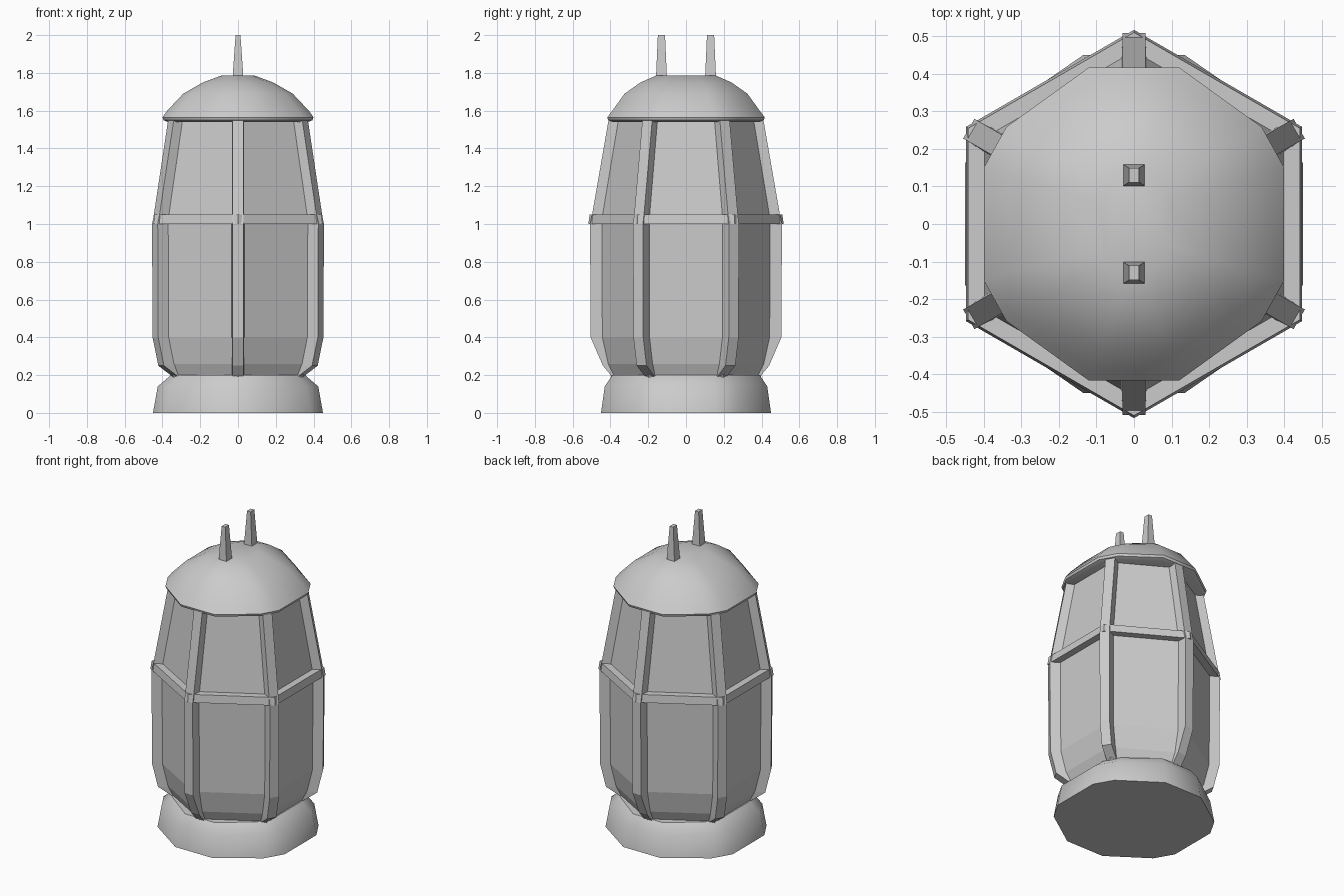
import bpy, bmesh, math
from math import cos, sin, pi

if "Cube" in bpy.data.objects:
    bpy.data.objects.remove(bpy.data.objects["Cube"])


def make_object(name, bm, smooth=None):
    bmesh.ops.recalc_face_normals(bm, faces=bm.faces[:])
    mesh = bpy.data.meshes.new(name)
    bm.to_mesh(mesh)
    bm.free()
    ob = bpy.data.objects.new(name, mesh)
    bpy.context.collection.objects.link(ob)
    if smooth:
        bpy.ops.object.select_all(action='DESELECT')
        ob.select_set(True)
        bpy.context.view_layer.objects.active = ob
        bpy.ops.object.shade_smooth_by_angle(angle=math.radians(smooth))
    return ob


def loft(name, rings, smooth=None, cap=True):
    """Skin a stack of equal-length rings of points."""
    bm = bmesh.new()
    rows = [[bm.verts.new(p) for p in ring] for ring in rings]
    n = len(rows[0])
    for a, b in zip(rows, rows[1:]):
        for i in range(n):
            j = (i + 1) % n
            bm.faces.new((a[i], a[j], b[j], b[i]))
    if cap:
        bm.faces.new(rows[0])
        bm.faces.new(rows[-1])
    return make_object(name, bm, smooth)


def chopped_hex(rx, ry, z):
    """Hexagon with cut corners, given half width, half depth and height."""
    q = [(1, .36), (.85, .62), (.3, 1)]
    pts = q + [(-x, y) for x, y in reversed(q)]
    pts += [(-x, -y) for x, y in pts]
    return [(x * rx, y * ry, z) for x, y in pts]


def hexagon(r, z):
    return [(r * cos(pi / 6 + i * pi / 3), r * sin(pi / 6 + i * pi / 3), z) for i in range(6)]


# Flared foot
loft("base", [chopped_hex(*p) for p in [
    (.45, .45, 0), (.425, .43, .14), (.355, .39, .2)]], 40)

# Recessed panels
loft("panels", [hexagon(*p) for p in [
    (.385, .17), (.43, .26), (.462, .4), (.465, 1.02), (.375, 1.56)]])

# Horizontal band between the lower and upper panels
loft("band", [hexagon(*p) for p in [
    (.46, 1.0), (.517, 1.0), (.51, 1.05), (.45, 1.05)]], cap=False)

# Six corner ribs following the body profile
for k in range(6):
    a = pi / 6 + k * pi / 3
    foot = [(.39, .19), (.44, .25)] if k in (1, 4) else [(.38, .19), (.47, .25)]
    rings = []
    for r, z in foot + [(.505, .4), (.508, 1.0), (.497, 1.05), (.41, 1.55)]:
        ring = []
        for u, v in [(r - .1, -.035), (r, -.03), (r, .03), (r - .1, .035)]:
            ring.append((u * cos(a) - v * sin(a), u * sin(a) + v * cos(a), z))
        rings.append(ring)
    loft("rib_%d" % (k + 1), rings)

# Domed cap with a thin lip
loft("dome", [chopped_hex(*p) for p in [
    (.37, .39, 1.54), (.395, .412, 1.55), (.4, .417, 1.565), (.375, .39, 1.6),
    (.29, .325, 1.69), (.185, .24, 1.75), (.09, .16, 1.785)]], 40)

# Two tapered spikes
for name, y in (("front_spike", -.13), ("back_spike", .13)):
    loft(name, [[(sx * hx, y + sy * hy, z) for sx, sy in ((1, 1), (-1, 1), (-1, -1), (1, -1))]
                for hx, hy, z in ((.029, .029, 1.77), (.013, .019, 2.0))])
